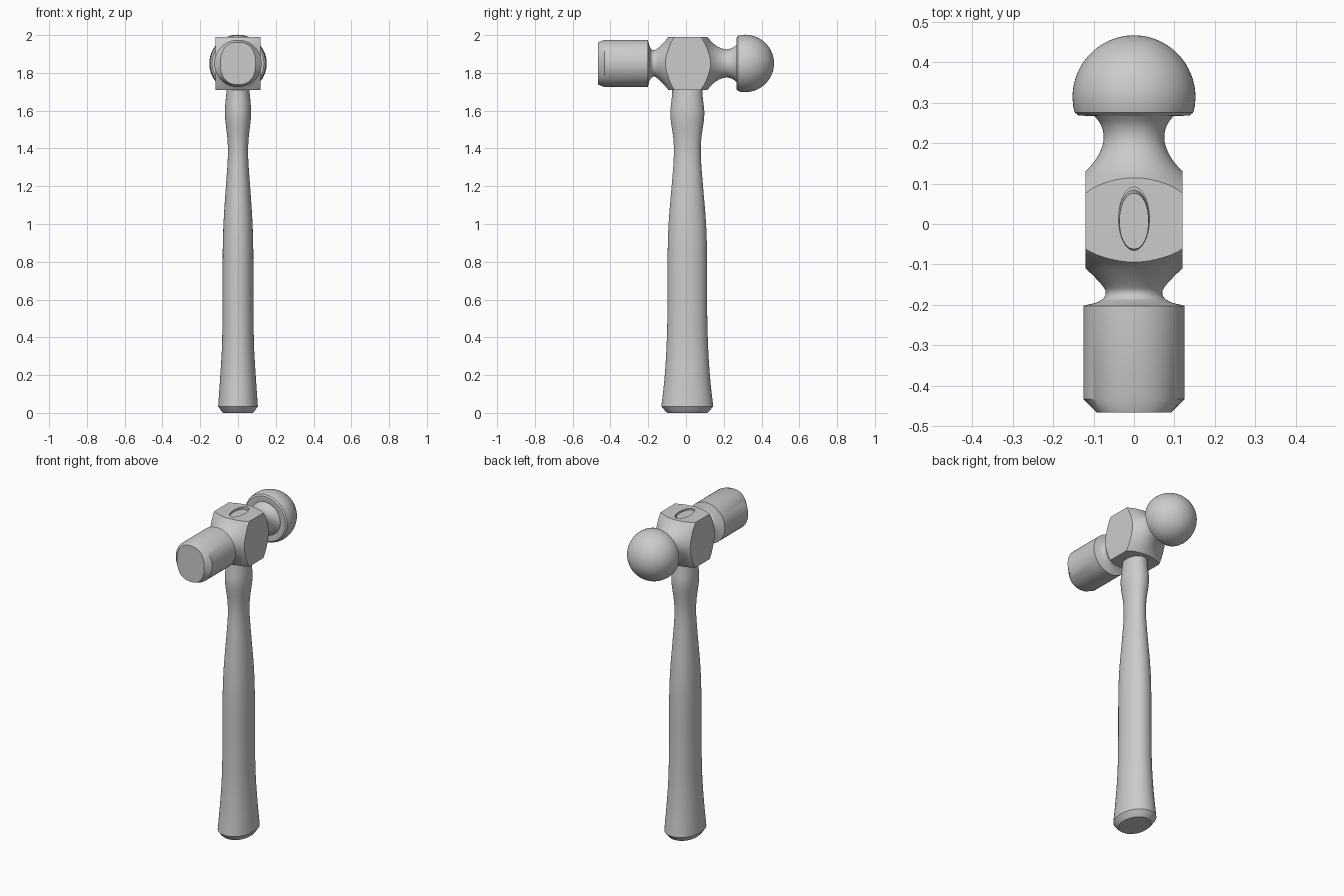
import bpy, bmesh
from math import sin, cos, pi, radians

if "Cube" in bpy.data.objects:
    bpy.data.objects.remove(bpy.data.objects["Cube"])

HEAD_Z = 1.85


def smooth(pts, steps=6):
    """Catmull-Rom interpolation through tuples of numbers."""
    p = [pts[0]] + list(pts) + [pts[-1]]
    out = []
    for i in range(1, len(p) - 2):
        for s in range(steps):
            t = s / steps
            out.append(tuple(
                0.5 * (2 * b + (c - a) * t + (2 * a - 5 * b + 4 * c - d) * t * t
                       + (3 * b - a - 3 * c + d) * t ** 3)
                for a, b, c, d in zip(p[i - 1], p[i], p[i + 1], p[i + 2])))
    return out + [pts[-1]]


def loft(name, rings, along_y=True, offset=0.0, n=64):
    """Skin rings of (position, half width, half height, roundness power)."""
    bm = bmesh.new()
    loops = []
    for pos, a, b, power in rings:
        loop = []
        for k in range(n):
            c, s = cos(2 * pi * k / n), sin(2 * pi * k / n)
            f = (abs(c) ** power + abs(s) ** power) ** (-1 / power)
            u, v = a * c * f, b * s * f
            loop.append(bm.verts.new((u, pos, HEAD_Z + v) if along_y
                                     else (u, v + offset, pos)))
        loops.append(loop)
    for l0, l1 in zip(loops, loops[1:]):
        for k in range(n):
            bm.faces.new((l0[k], l0[(k + 1) % n], l1[(k + 1) % n], l1[k]))
    bm.faces.new(loops[0])
    bm.faces.new(loops[-1])
    bmesh.ops.recalc_face_normals(bm, faces=bm.faces)
    mesh = bpy.data.meshes.new(name)
    bm.to_mesh(mesh)
    bm.free()
    ob = bpy.data.objects.new(name, mesh)
    bpy.context.collection.objects.link(ob)
    return ob


def activate(ob):
    bpy.ops.object.select_all(action='DESELECT')
    ob.select_set(True)
    bpy.context.view_layer.objects.active = ob


def boolean(ob, cutter, operation):
    activate(ob)
    mod = ob.modifiers.new("cut", 'BOOLEAN')
    mod.object, mod.operation, mod.solver = cutter, operation, 'EXACT'
    bpy.ops.object.modifier_apply(modifier=mod.name)
    bpy.data.objects.remove(cutter)


def turned(profile):
    return [(y, r, r, 2) for y, r in profile]


# Handle: oval section, flared butt, narrow waist, tenon through the head
shaft = smooth([
    (0.035, 0.105, 0.137), (0.18, 0.095, 0.121), (0.35, 0.085, 0.110),
    (0.55, 0.082, 0.105), (0.85, 0.081, 0.104), (1.02, 0.076, 0.098),
    (1.2, 0.064, 0.083), (1.35, 0.054, 0.072), (1.45, 0.056, 0.074),
    (1.58, 0.069, 0.090), (1.70, 0.061, 0.080), (1.90, 0.039, 0.079)])
rings = [(0, 0.080, 0.105), (0.008, 0.087, 0.115)] + shaft + [(1.98, 0.036, 0.069)]
handle = loft("handle", [r + (2.1,) for r in rings], along_y=False, offset=0.007)

# Head body: turned barrel with necks, squared by a block
barrel = smooth([
    (-0.202, 0.122), (-0.190, 0.084), (-0.172, 0.070), (-0.150, 0.080),
    (-0.105, 0.125), (-0.06, 0.185), (0.0, 0.205), (0.075, 0.185),
    (0.13, 0.120), (0.170, 0.088), (0.21, 0.075), (0.245, 0.082), (0.275, 0.105)])
body = loft("head_body", turned(barrel), n=96)
bpy.ops.mesh.primitive_cube_add(size=1, location=(0, 0, HEAD_Z))
block = bpy.context.object
block.scale = (0.24, 0.8, 0.28)
boolean(body, block, 'INTERSECT')

# Oval eye in the top of the head
eye = loft("eye_cutter", [(1.92, 0.038, 0.078, 2), (2.1, 0.038, 0.078, 2)],
           along_y=False, offset=0.013)
boolean(body, eye, 'DIFFERENCE')

# Striking face: cylinder with a chamfer to a flatter oval
face = loft("striking_face", [
    (-0.465, 0.093, 0.112, 2.4), (-0.432, 0.125, 0.125, 2),
    (-0.202, 0.125, 0.125, 2), (-0.194, 0.092, 0.092, 2), (-0.180, 0.068, 0.068, 2)])

# Ball end: dome with a rounded rim and flat back
dome = [(0.312 + 0.154 * sin(t * pi / 40), 0.152 * cos(t * pi / 40))
        for t in range(20)]
ball = loft("ball_end", turned(
    [(0.272, 0.095), (0.267, 0.115), (0.268, 0.137), (0.275, 0.146), (0.290, 0.150)]
    + dome + [(0.466, 0.002)]))

for ob in (handle, body, face, ball):
    activate(ob)
    bpy.ops.object.shade_smooth_by_angle(angle=radians(30))
